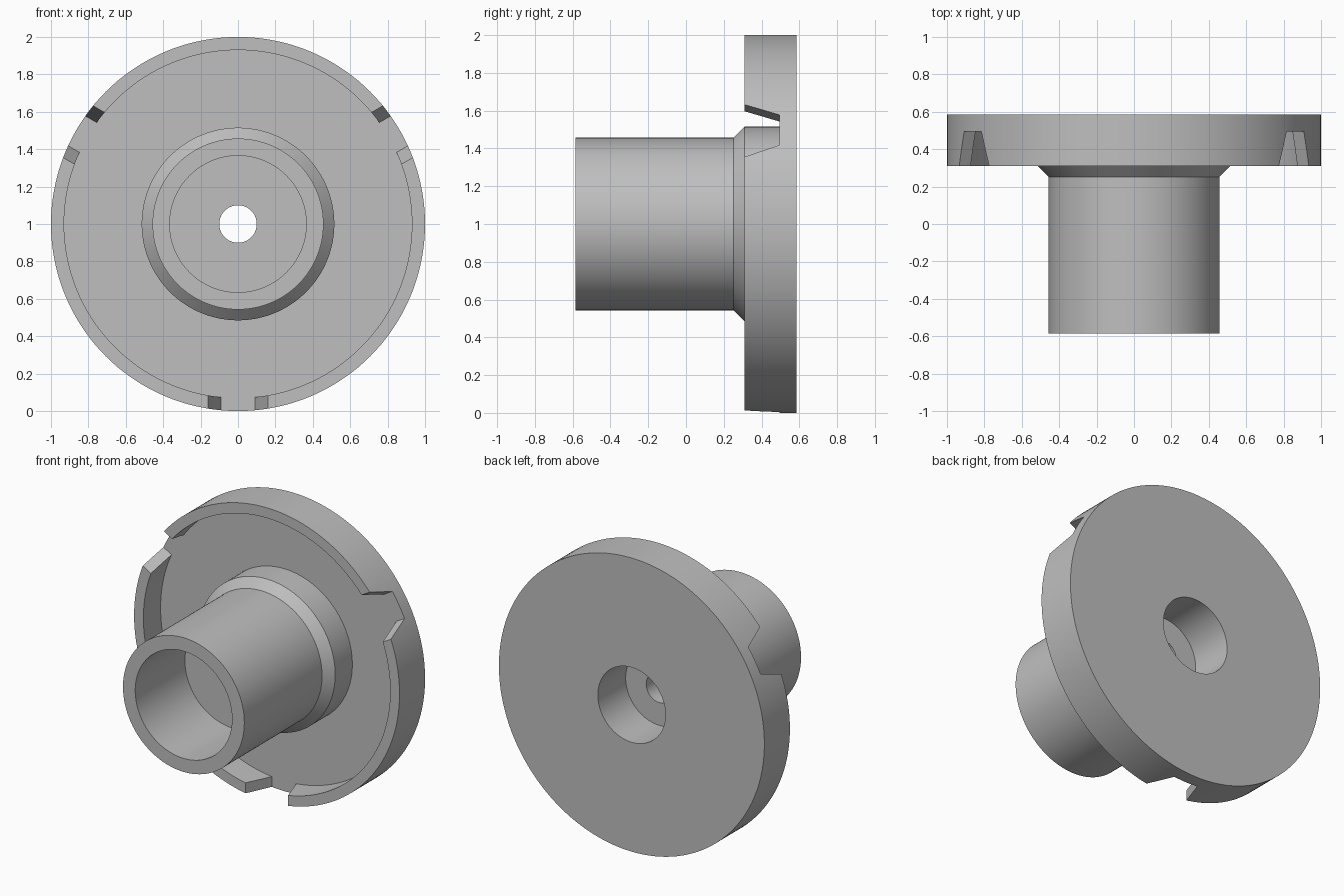
import bpy, bmesh
from math import sin, cos, pi, radians

cube = bpy.data.objects.get("Cube")
if cube:
    bpy.data.objects.remove(cube, do_unlink=True)

SEGMENTS = 144
AXIS_Z = 1.0
RIM_FRONT, FLOOR, BACK = 0.31, 0.495, 0.585

grey = bpy.data.materials.new("plain_grey")
grey.use_nodes = True
grey.diffuse_color = (0.52, 0.52, 0.52, 1)
grey.node_tree.nodes["Principled BSDF"].inputs["Base Color"].default_value = (0.52, 0.52, 0.52, 1)


def finish(bm, name):
    bmesh.ops.recalc_face_normals(bm, faces=bm.faces)
    mesh = bpy.data.meshes.new(name)
    bm.to_mesh(mesh)
    bm.free()
    mesh.materials.append(grey)
    obj = bpy.data.objects.new(name, mesh)
    bpy.context.collection.objects.link(obj)
    return obj


def revolve(name, profile):
    """Turn a closed (radius, y) outline around the hub axis."""
    bm = bmesh.new()
    rings = []
    for i in range(SEGMENTS):
        a = 2 * pi * i / SEGMENTS
        rings.append([bm.verts.new((r * cos(a), y, AXIS_Z + r * sin(a))) for r, y in profile])
    n = len(profile)
    for i, ring in enumerate(rings):
        after = rings[(i + 1) % SEGMENTS]
        for j in range(n):
            k = (j + 1) % n
            bm.faces.new((ring[j], ring[k], after[k], after[j]))
    return finish(bm, name)


# Flange, collar, tube, stepped bore and rear counterbore in one outline
flange_hub = revolve("flanged_hub", [
    (0.10, -0.05), (0.365, -0.05), (0.365, -BACK), (0.457, -BACK),
    (0.457, 0.252), (0.515, RIM_FRONT), (0.515, FLOOR), (0.93, FLOOR),
    (0.93, RIM_FRONT), (1.0, RIM_FRONT), (1.0, BACK),
    (0.255, BACK), (0.255, 0.285), (0.10, 0.285),
])

# Three tapered notches through the rim
bm = bmesh.new()
slope = (0.16 - 0.092) / (FLOOR - RIM_FRONT)
front = RIM_FRONT - 0.1
wide = 0.16 + slope * 0.1
section = [(-wide, front), (wide, front), (0.092, FLOOR), (-0.092, FLOOR)]
for angle in (30, 150, 270):
    c, s = cos(radians(angle)), sin(radians(angle))
    ends = [[bm.verts.new((r * c - t * s, y, AXIS_Z + r * s + t * c)) for t, y in section]
            for r in (0.8, 1.1)]
    bm.faces.new(ends[0])
    bm.faces.new(ends[1])
    for j in range(4):
        k = (j + 1) % 4
        bm.faces.new((ends[0][j], ends[0][k], ends[1][k], ends[1][j]))
cutter = finish(bm, "notch_cutter")
cutter.hide_render = True

cut = flange_hub.modifiers.new("rim_notches", 'BOOLEAN')
cut.operation = 'DIFFERENCE'
cut.solver = 'EXACT'
cut.object = cutter

bpy.ops.object.select_all(action='DESELECT')
flange_hub.select_set(True)
bpy.context.view_layer.objects.active = flange_hub
bpy.ops.object.modifier_apply(modifier=cut.name)
bpy.data.objects.remove(cutter, do_unlink=True)
bpy.ops.object.shade_smooth_by_angle(angle=radians(25))
